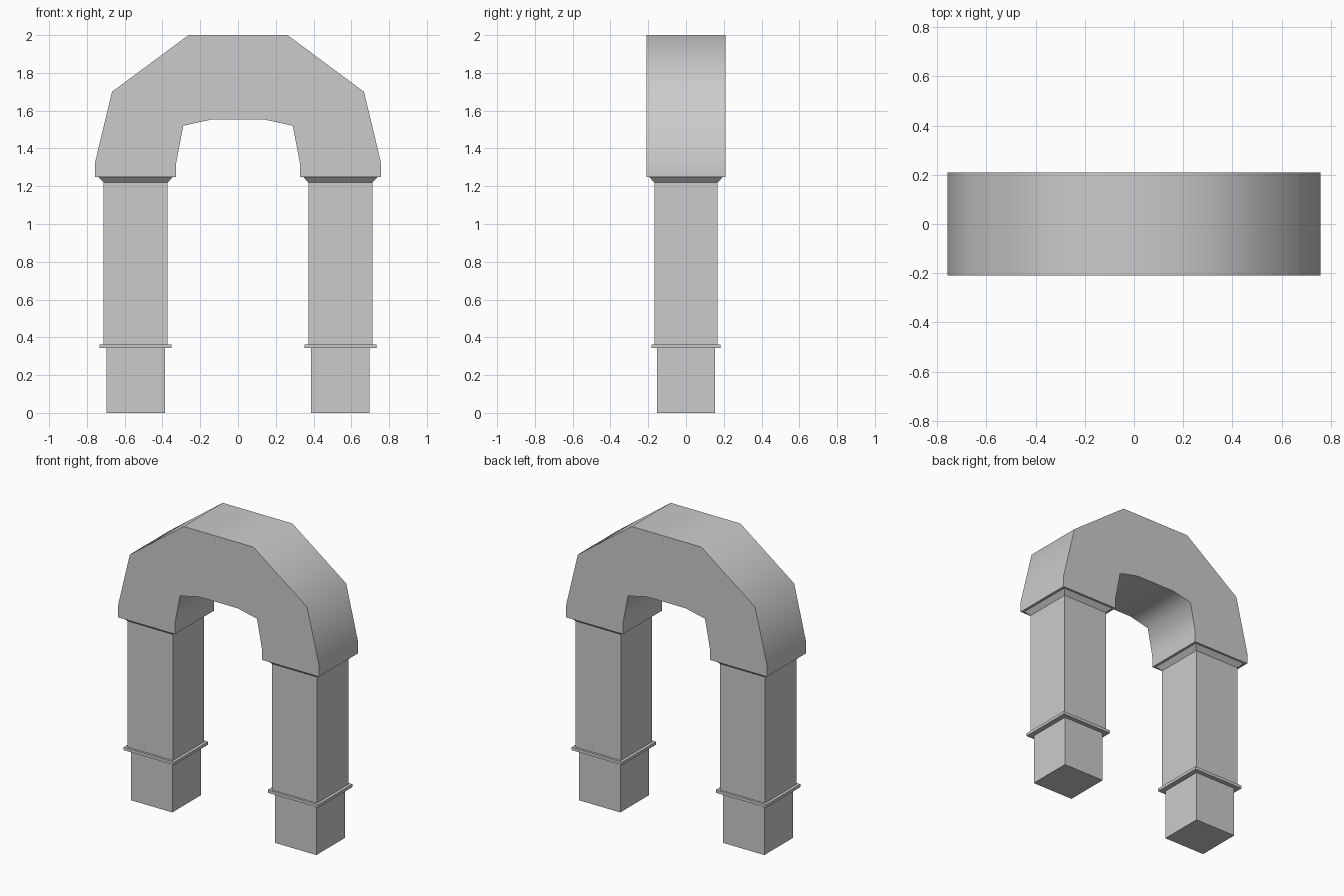
import bpy, bmesh

if "Cube" in bpy.data.objects:
    bpy.data.objects.remove(bpy.data.objects["Cube"])

HALF_DEPTH = 0.21
LEG_X = 0.542


def make_object(name, bm):
    bmesh.ops.recalc_face_normals(bm, faces=bm.faces[:])
    mesh = bpy.data.meshes.new(name)
    bm.to_mesh(mesh)
    bm.free()
    ob = bpy.data.objects.new(name, mesh)
    bpy.context.collection.objects.link(ob)
    return ob


def block(name, x, z0, z1, bottom, top=None):
    """Closed block with (half x, half y) sizes at its bottom and top."""
    bm = bmesh.new()
    rings = []
    for (hx, hy), z in ((bottom, z0), (top or bottom, z1)):
        rings.append([bm.verts.new((x + sx * hx, sy * hy, z))
                      for sx, sy in ((-1, -1), (1, -1), (1, 1), (-1, 1))])
    low, high = rings
    bm.faces.new(low[::-1])
    bm.faces.new(high)
    for i in range(4):
        j = (i + 1) % 4
        bm.faces.new((low[i], low[j], high[j], high[i]))
    return make_object(name, bm)


# Arch: right half of the outer and inner outlines, mirrored and given depth
outer = [(0.757, 1.25), (0.757, 1.325), (0.667, 1.70), (0.262, 2.0)]
inner = [(0.327, 1.25), (0.327, 1.325), (0.29, 1.52), (0.145, 1.552)]


def full(half):
    return half + [(-x, z) for x, z in reversed(half)]


bm = bmesh.new()
sections = []
for (ox, oz), (ix, iz) in zip(full(outer), full(inner)):
    sections.append([bm.verts.new(p) for p in (
        (ox, -HALF_DEPTH, oz), (ox, HALF_DEPTH, oz),
        (ix, HALF_DEPTH, iz), (ix, -HALF_DEPTH, iz))])
for a, b in zip(sections, sections[1:]):
    for i in range(4):
        j = (i + 1) % 4
        bm.faces.new((a[i], a[j], b[j], b[i]))
bm.faces.new(sections[0])
bm.faces.new(sections[-1][::-1])
arch = make_object("arch", bm)
bpy.context.view_layer.objects.active = arch
arch.select_set(True)
bpy.ops.object.shade_smooth_by_angle(angle=1.3)
arch.select_set(False)

# Two legs: plinth, thin band, shaft and flared collar
for side, x in (("left", -LEG_X), ("right", LEG_X)):
    block(side + "_plinth", x, 0.0, 0.345, (0.155, 0.153))
    block(side + "_band", x, 0.343, 0.363, (0.19, 0.183))
    block(side + "_shaft", x, 0.361, 1.222, (0.17, 0.168))
    block(side + "_collar", x, 1.22, 1.252, (0.17, 0.168), (0.2, 0.198))
